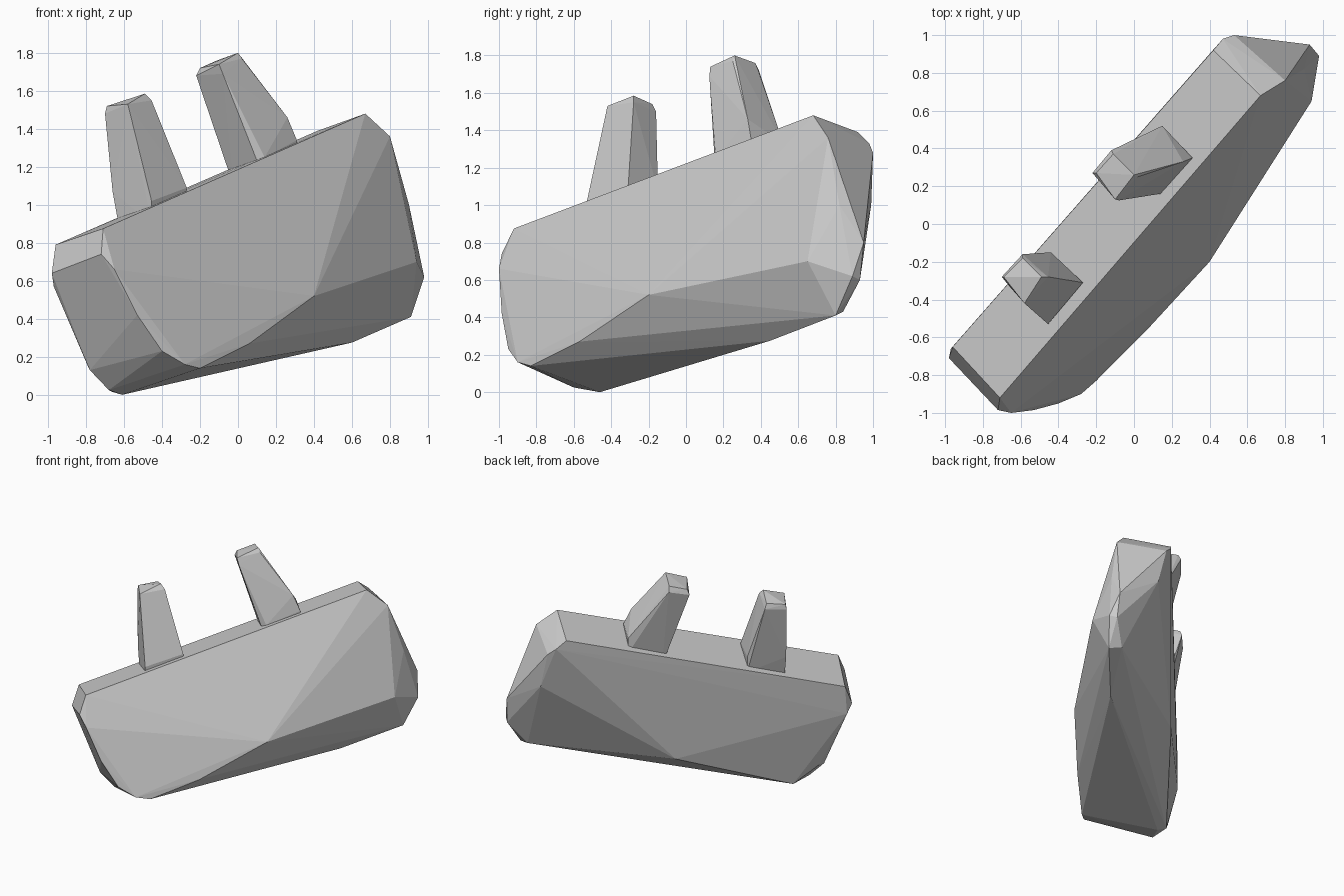
import bpy, bmesh


def hull(name, points):
    """Faceted solid wrapped around its corner points."""
    bm = bmesh.new()
    for p in points:
        bm.verts.new(p)
    bmesh.ops.convex_hull(bm, input=bm.verts[:])
    loose = [v for v in bm.verts if not v.link_faces]
    bmesh.ops.delete(bm, geom=loose, context='VERTS')
    bmesh.ops.recalc_face_normals(bm, faces=bm.faces[:])
    me = bpy.data.meshes.new(name)
    bm.to_mesh(me)
    bm.free()
    ob = bpy.data.objects.new(name, me)
    bpy.context.collection.objects.link(ob)
    return ob


def prong(name, base, tip, sink=0.12):
    """Tapered peg, its base buried in the body."""
    return hull(name, base + tip + [(x, y, z - sink) for x, y, z in base[:4]])


# Tilted top plane
top = [(-0.96, -0.65, 0.79), (-0.71, -0.92, 0.875), (0.67, 0.68, 1.48), (0.42, 0.92, 1.39)]
# Rounded left end, top to bottom
left_end = [(-0.98, -0.71, 0.64), (-0.97, -0.66, 0.57), (-0.72, -0.985, 0.74),
            (-0.65, -1.0, 0.66), (-0.53, -0.985, 0.42), (-0.40, -0.95, 0.23),
            (-0.28, -0.90, 0.16), (-0.78, -0.64, 0.13), (-0.79, -0.56, 0.15),
            (-0.68, -0.60, 0.025)]
# Rounded right end, top to bottom
right_end = [(0.80, 0.76, 1.36), (0.53, 1.0, 1.28), (0.47, 0.98, 1.33), (0.90, 0.82, 1.0),
             (0.60, 0.99, 1.0), (0.93, 0.95, 0.80), (0.94, 0.65, 0.70),
             (0.98, 0.89, 0.62), (0.94, 0.93, 0.60), (0.91, 0.80, 0.41), (0.82, 0.84, 0.43)]
# Keel line with the front and back bulges
keel = [(-0.61, -0.46, 0.0), (-0.66, -0.42, 0.015), (0.60, 0.45, 0.275), (-0.20, -0.83, 0.14),
        (0.06, -0.57, 0.27), (0.40, -0.20, 0.52), (-0.11, 0.29, 0.34)]
hull("body", top + left_end + right_end + keel)

# Two leaning prongs on the top plane
prong("left_prong",
      [(-0.455, -0.53, 1.02), (-0.27, -0.31, 1.09), (-0.44, -0.15, 1.08), (-0.62, -0.36, 0.97),
       (-0.66, -0.33, 1.07)],
      [(-0.70, -0.28, 1.48), (-0.69, -0.28, 1.52), (-0.59, -0.16, 1.50), (-0.59, -0.18, 1.54),
       (-0.49, -0.28, 1.585), (-0.455, -0.28, 1.55), (-0.58, -0.42, 1.53)])
prong("right_prong",
      [(0.14, 0.16, 1.25), (0.31, 0.35, 1.34), (0.15, 0.52, 1.33), (-0.02, 0.33, 1.21),
       (0.26, 0.33, 1.46)],
      [(-0.22, 0.27, 1.68), (-0.20, 0.27, 1.72), (-0.12, 0.39, 1.72), (-0.11, 0.37, 1.76),
       (0.0, 0.26, 1.80), (0.02, 0.25, 1.77), (-0.10, 0.13, 1.74), (-0.08, 0.125, 1.69)])
